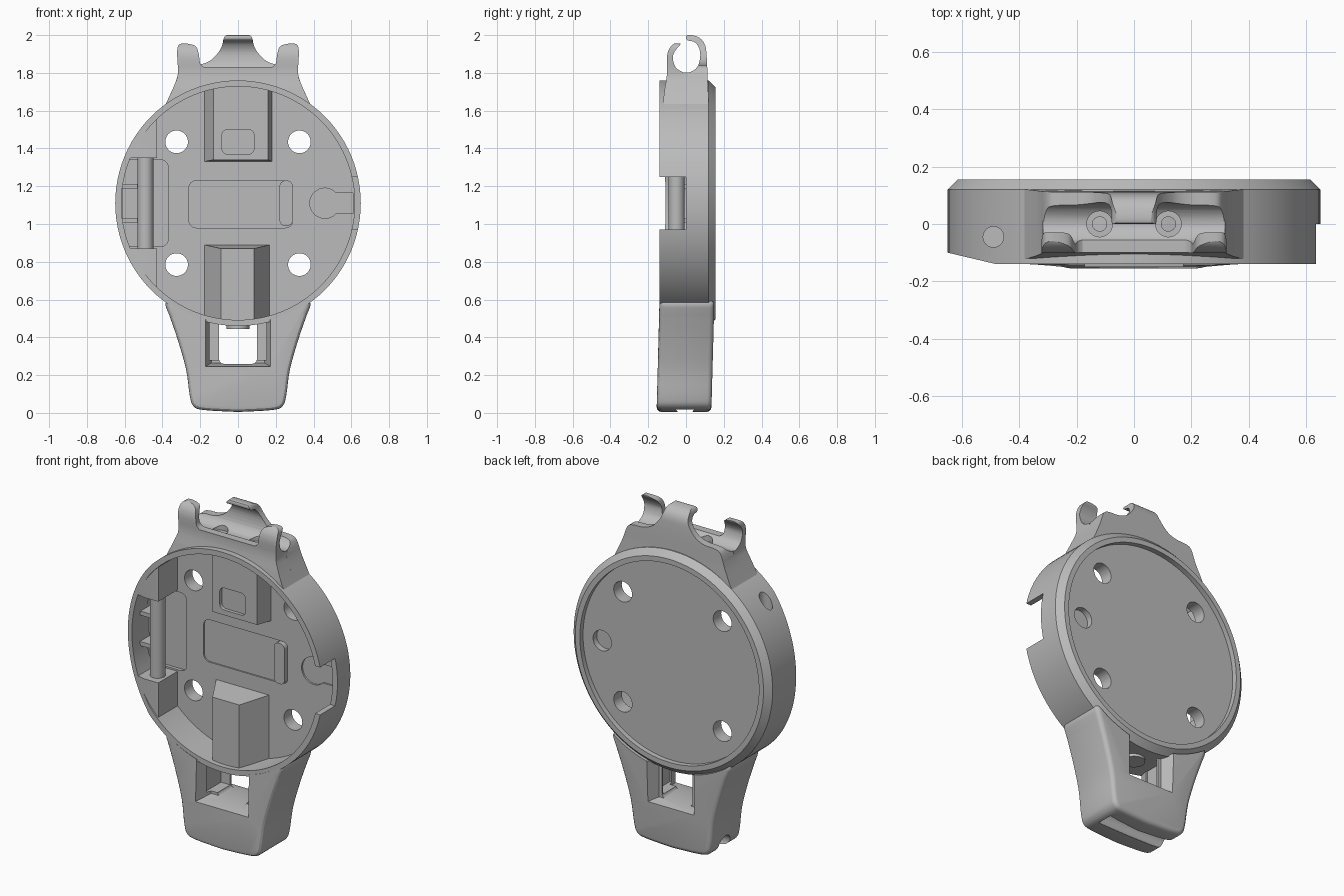
import bpy, bmesh, math
from mathutils import Vector

if "Cube" in bpy.data.objects:
    bpy.data.objects.remove(bpy.data.objects["Cube"], do_unlink=True)

GREY = (0.5, 0.5, 0.5, 1)
mat = bpy.data.materials.new("plain grey")
mat.use_nodes = True
mat.diffuse_color = GREY
mat.node_tree.nodes["Principled BSDF"].inputs["Base Color"].default_value = GREY

MID = 1.11      # height of the case centre
parts = []


def finish(name, bm, keep):
    bmesh.ops.recalc_face_normals(bm, faces=bm.faces)
    me = bpy.data.meshes.new(name)
    bm.to_mesh(me)
    bm.free()
    me.materials.append(mat)
    ob = bpy.data.objects.new(name, me)
    bpy.context.collection.objects.link(ob)
    if keep:
        parts.append(ob)
    return ob


def prism(name, pts, axis, a, b, pts2=None, keep=True):
    """Outline swept along an axis from a to b; pts2 gives a different end outline."""
    place = {"x": lambda p, t: (t, p[0], p[1]),
             "y": lambda p, t: (p[0], t, p[1]),
             "z": lambda p, t: (p[0], p[1], t)}[axis]
    bm = bmesh.new()
    v0 = [bm.verts.new(place(p, a)) for p in pts]
    v1 = [bm.verts.new(place(p, b)) for p in (pts2 or pts)]
    bm.faces.new(v0)
    bm.faces.new(v1)
    n = len(pts)
    for i in range(n):
        j = (i + 1) % n
        bm.faces.new((v0[i], v0[j], v1[j], v1[i]))
    return finish(name, bm, keep)


def circle(u, v, r, n=48):
    return [(u + r * math.cos(i * math.tau / n), v + r * math.sin(i * math.tau / n)) for i in range(n)]


def rect(u0, u1, v0, v1, r=0.0, n=6):
    if not r:
        return [(u0, v0), (u1, v0), (u1, v1), (u0, v1)]
    pts = []
    corners = [(u1 - r, v1 - r), (u0 + r, v1 - r), (u0 + r, v0 + r), (u1 - r, v0 + r)]
    for k, (cu, cv) in enumerate(corners):
        for i in range(n + 1):
            t = (k + i / n) * math.pi / 2
            pts.append((cu + r * math.cos(t), cv + r * math.sin(t)))
    return pts


def smooth(pts, n=4):
    """Rounded open path through the points."""
    p = [Vector(q) for q in [pts[0]] + pts + [pts[-1]]]
    out = []
    for i in range(1, len(p) - 2):
        a, b, c, d = p[i - 1:i + 3]
        for k in range(n):
            t = k / n
            out.append(tuple(0.5 * (2 * b + (c - a) * t + (2 * a - 5 * b + 4 * c - d) * t * t
                                    + (3 * b - a - 3 * c + d) * t ** 3)))
    return out + [pts[-1]]


def mirrored(half):
    """Close a right-hand outline with its mirror image."""
    return half + [(-x, z) for x, z in reversed(half) if x > 1e-4]


def apply(ob, mod):
    bpy.context.view_layer.objects.active = ob
    bpy.ops.object.modifier_apply(modifier=mod.name)


def boolean(ob, other, op="DIFFERENCE"):
    mod = ob.modifiers.new("bool", "BOOLEAN")
    mod.operation, mod.solver, mod.object = op, "EXACT", other
    apply(ob, mod)
    if other in parts:
        parts.remove(other)
    bpy.data.objects.remove(other, do_unlink=True)


def cut(ob, pts, axis, a, b, pts2=None):
    boolean(ob, prism("cutter", pts, axis, a, b, pts2, keep=False))


# Round case: turned profile with open front and recessed back
profile = [(0, .05), (.618, .05), (.618, -.14), (.65, -.14), (.65, .12),
           (.615, .155), (.585, .155), (.585, .125), (0, .125)]
bm = bmesh.new()
vs = [bm.verts.new((r, y, MID)) for r, y in profile]
es = [bm.edges.new(pair) for pair in zip(vs, vs[1:])]
bmesh.ops.spin(bm, geom=vs + es, cent=(0, 0, MID), axis=(0, 1, 0), angle=math.tau, steps=96)
bmesh.ops.remove_doubles(bm, verts=bm.verts, dist=1e-4)
case = finish("round_case", bm, True)

# Case openings: through holes, side notch, shallow floor outlines, blind back hole
for sx in (-1, 1):
    for sz in (-1, 1):
        cut(case, circle(sx * .325, MID + sz * .325, .06, 32), "y", -.1, .3)
cut(case, rect(.5, .7, .97, 1.25), "y", -.3, 0)
cut(case, rect(-.26, .29, .98, 1.23, .04), "y", 0, .058)
cut(case, rect(-.61, -.37, .88, 1.34, .04), "y", .02, .07)
cut(case, circle(.46, MID, .08, 32), "y", 0, .06)
cut(case, rect(.5, .61, MID - .055, MID + .055), "y", 0, .0595)
cut(case, circle(.46, MID, .06, 32), "y", .09, .3)

# Solid wall blocks that hold the pin
blocks = []
for name, z0, z1 in (("upper_pin_block", 1.35, 1.8), ("lower_pin_block", .4, .87)):
    block = prism(name, circle(0, MID, .63, 96), "y", -.13, .06)
    boolean(block, prism("mask", rect(-.7, -.43, z0, z1), "y", -.3, .3, keep=False), "INTERSECT")
    blocks.append(block)

# Sloped left front edge, and the pin bore through the top
for ob in [case] + blocks:
    cut(ob, [(-.7, -.088), (-.48, -.14), (-.48, -.3), (-.7, -.3)], "z", .3, 1.9)
for ob in (case, blocks[0]):
    cut(ob, circle(-.49, -.045, .036, 24), "z", 1.4, 1.9)
prism("pin", circle(-.49, -.05, .042, 32), "z", .84, 1.38)
for z in (1.02, 1.2):
    prism("pin_rib", rect(-.62, -.53, z - .012, z + .012), "y", -.04, .08)

# Raised blocks and bar on the case floor
prism("lower_block", rect(-.18, .17, .49, .89), "y", .055, -.11, rect(-.09, .085, .49, .87))
port = prism("upper_block", rect(-.18, .18, 1.33, 1.73), "y", .055, -.05, rect(-.13, .16, 1.34, 1.73))
cut(port, rect(-.085, .085, 1.37, 1.5, .03), "y", -.1, -.03)
prism("floor_bar", rect(.22, .29, .99, 1.23, .03), "y", .07, .02)

# Top lug: two claw halves, each a side profile trimmed by a front outline
front_side = [(.01, 1.5), (-.12, 1.5), (-.12, 1.66)] + smooth(
    [(-.112, 1.72), (-.1, 1.8), (-.1, 1.89), (-.08, 1.94), (-.04, 1.965), (-.03, 1.95), (-.055, 1.92),
     (-.07, 1.88), (-.055, 1.83), (-.02, 1.805), (.01, 1.8)])
back_side = [(-.01, 1.5), (.12, 1.5), (.12, 1.66)] + smooth(
    [(.115, 1.75), (.11, 1.88), (.1, 1.95), (.065, 1.99), (.01, 2.0), (0, 1.985), (.01, 1.972),
     (.05, 1.96), (.075, 1.91), (.065, 1.84), (.03, 1.807), (-.01, 1.8)])
front_outline = mirrored([(.4, 1.5), (.39, 1.62)] + smooth(
    [(.38, 1.64), (.335, 1.74), (.318, 1.8), (.322, 1.92), (.3, 1.955), (.23, 1.945), (.21, 1.91),
     (.2, 1.85), (.18, 1.83)]))
back_outline = mirrored([(.4, 1.5), (.39, 1.62)] + smooth(
    [(.38, 1.64), (.335, 1.74), (.305, 1.82), (.27, 1.84), (.2, 1.845), (.14, 1.87), (.09, 1.93),
     (.075, 1.985), (.06, 2.0)]))
lug = None
for side, outline in ((front_side, front_outline), (back_side, back_outline)):
    claw = prism("top_lug", side, "x", -.45, .45)
    boolean(claw, prism("mask", outline, "y", -.4, .4, keep=False), "INTERSECT")
    if lug:
        boolean(lug, claw, "UNION")
    else:
        lug = claw
cut(lug, circle(0, MID, .64, 96), "y", -.5, .5)
for x in (-.12, .12):
    cut(lug, circle(x, 0, .045, 24), "z", 1.785, 1.84)
    cut(lug, circle(x, 0, .025, 24), "z", 1.71, 1.84)

# Bottom clip: tapered body with rounded edges, slightly leaning forward
clip_half = [(.3, .72), (.36, .62), (.39, .58)] + smooth(
    [(.365, .52), (.32, .39), (.275, .23), (.255, .09), (.235, .035), (.18, .015), (0, .005)])
clip = prism("bottom_clip", mirrored(clip_half), "y", -.14, .15)
for v in clip.data.vertices:
    v.co.y -= .016 * (1 - min(v.co.z / .58, 1))
bev = clip.modifiers.new("bevel", "BEVEL")
bev.width, bev.segments, bev.limit_method, bev.angle_limit = .025, 3, "ANGLE", math.radians(50)
apply(clip, bev)
cut(clip, circle(0, MID, .64, 96), "y", -.5, .5)

# Clip window: straight opening, flared mouth front and back, hollow middle, pin groove below
cut(clip, rect(-.1, .1, .26, .6, .025), "y", -.5, .5)
cut(clip, rect(-.19, .19, .235, .62), "y", -.2, -.05, rect(-.14, .14, .265, .62))
cut(clip, rect(-.18, .18, .235, .62), "y", .2, .08, rect(-.12, .12, .262, .62))
cut(clip, rect(-.16, .16, .28, .6), "y", -.08, .07)
cut(clip, circle(-.005, .045, .055, 32), "x", -.4, .2)

# Screw head inside the clip window
prism("screw_head", circle(0, 0, .06, 32), "z", .445, .48)

# Smooth shading with sharp edges kept
bpy.ops.object.select_all(action="DESELECT")
for ob in parts:
    ob.select_set(True)
bpy.context.view_layer.objects.active = case
bpy.ops.object.shade_smooth_by_angle(angle=math.radians(30))
